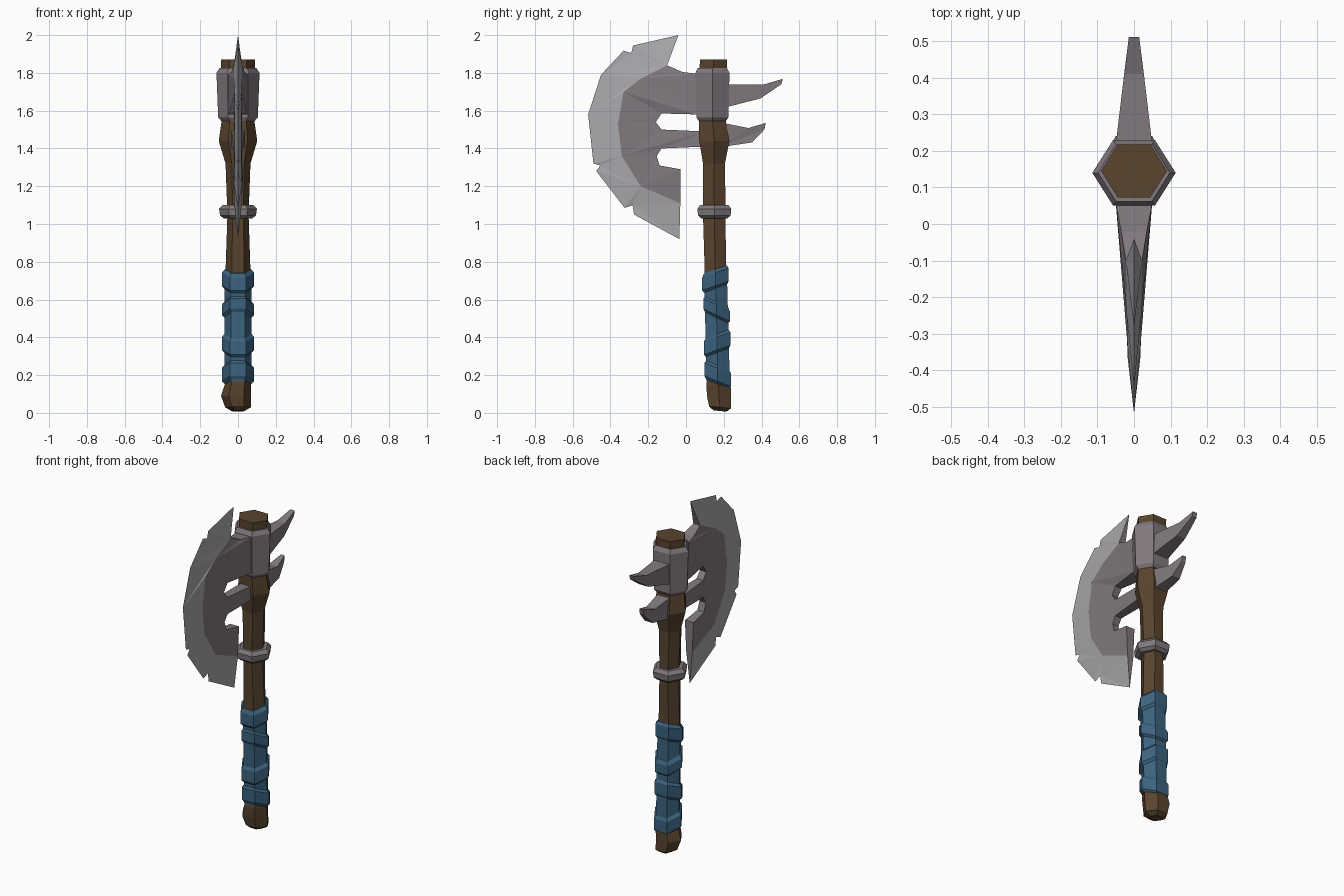
import bpy, math
from mathutils import Vector
from mathutils.geometry import tessellate_polygon


def material(name, rgb):
    m = bpy.data.materials.new(name)
    m.diffuse_color = (*rgb, 1)
    return m


WOOD = material("wood", (0.10, 0.058, 0.028))
CLOTH = material("cloth", (0.045, 0.125, 0.21))
METAL = material("metal", (0.22, 0.19, 0.21))
EDGE = material("edge", (0.40, 0.40, 0.42))


def make(name, verts, faces, mats):
    me = bpy.data.meshes.new(name)
    me.from_pydata(verts, [], faces)
    for m in mats:
        me.materials.append(m)
    ob = bpy.data.objects.new(name, me)
    bpy.context.collection.objects.link(ob)
    return ob


def hex_loft(name, rings, mat):
    """Six-sided loft; ring = z, centre y, half x, half y, tilt (rise over y), centre x."""
    verts, faces = [], []
    for z, cy, rx, ry, tilt, cx in rings:
        for i in range(6):
            a = math.radians(60 * i)
            dy = math.sin(a) / 0.866 * ry
            verts.append((cx + rx * math.cos(a), cy + dy, z + tilt * dy))
    for r in range(len(rings) - 1):
        for i in range(6):
            j = (i + 1) % 6
            faces.append((r * 6 + i, r * 6 + j, r * 6 + 6 + j, r * 6 + 6 + i))
    n = len(verts)
    faces += [tuple(range(5, -1, -1)), tuple(range(n - 6, n))]
    return make(name, verts, faces, [mat])


def plate(name, pts, polys, walls, mats):
    """Mirrored plate in the yz plane; point = y, z, half thickness."""
    n = len(pts)
    verts = [(h, y, z) for y, z, h in pts] + [(-h, y, z) for y, z, h in pts]
    faces, slots = [], []
    for slot, poly in enumerate(polys):
        flat = [Vector((pts[i][0], pts[i][1], 0)) for i in poly]
        for tri in tessellate_polygon([flat]):
            a, b, c = (poly[k] for k in tri)
            area = (Vector(pts[b][:2]) - Vector(pts[a][:2])).cross(
                Vector(pts[c][:2]) - Vector(pts[a][:2]))
            if area < 0:
                b, c = c, b
            faces += [(a, b, c), (a + n, c + n, b + n)]
            slots += [slot, slot]
    for a, b in walls:
        faces.append((b, a, a + n, b + n))
        slots.append(0)
    ob = make(name, verts, faces, mats)
    ob.data.polygons.foreach_set("material_index", slots)
    # weld the two sides along the sharp edge
    import bmesh
    bm = bmesh.new()
    bm.from_mesh(ob.data)
    bmesh.ops.remove_doubles(bm, verts=bm.verts, dist=1e-5)
    bmesh.ops.recalc_face_normals(bm, faces=bm.faces)
    bm.to_mesh(ob.data)
    bm.free()
    return ob


# Wooden shaft with knobbed end and swelling below the head
hex_loft("shaft", [
    (0.01, 0.180, 0.035, 0.035, -0.1, 0), (0.03, 0.180, 0.068, 0.058, -0.1, 0),
    (0.09, 0.175, 0.080, 0.064, 0, -0.01), (0.15, 0.172, 0.070, 0.064, 0, 0),
    (0.20, 0.170, 0.064, 0.056, 0, 0), (0.75, 0.155, 0.066, 0.056, 0, 0),
    (1.05, 0.150, 0.056, 0.060, 0, 0), (1.32, 0.148, 0.066, 0.058, 0, 0),
    (1.44, 0.150, 0.102, 0.080, 0, 0), (1.55, 0.140, 0.086, 0.070, 0, 0),
    (1.87, 0.145, 0.090, 0.072, 0, 0)], WOOD)

# Cloth grip: sleeve and four tilted wraps
hex_loft("grip_sleeve", [(0.17, 0.170, 0.072, 0.062, 0, 0),
                         (0.72, 0.157, 0.072, 0.060, 0, 0)], CLOTH)
for k, (lo, hi, cy, tilt) in enumerate([(0.16, 0.245, 0.168, -0.40), (0.325, 0.41, 0.165, 0.35),
                                        (0.51, 0.58, 0.162, -0.48), (0.665, 0.75, 0.156, 0.35)]):
    hex_loft(f"grip_wrap_{k + 1}", [
        (lo - 0.008, cy, 0.070, 0.060, tilt, 0), (lo + 0.008, cy, 0.086, 0.070, tilt, 0),
        (hi - 0.008, cy, 0.086, 0.070, tilt, 0), (hi + 0.010, cy, 0.070, 0.060, tilt, 0)], CLOTH)

# Metal bands
hex_loft("lower_ring", [(1.03, 0.15, 0.075, 0.070, 0, 0), (1.045, 0.15, 0.095, 0.086, 0, 0),
                        (1.08, 0.15, 0.100, 0.090, 0, 0), (1.10, 0.15, 0.080, 0.075, 0, 0)], METAL)
hex_loft("head_collar", [(1.545, 0.14, 0.088, 0.072, 0, 0), (1.565, 0.14, 0.105, 0.085, 0, 0),
                         (1.80, 0.14, 0.114, 0.090, 0, 0), (1.825, 0.14, 0.098, 0.078, 0, 0)], METAL)

# Blade: sharp notched rim, then the thicker body
rim = [(-0.04, 2.0), (-0.28, 1.945), (-0.29, 1.905), (-0.33, 1.918), (-0.45, 1.79),
       (-0.518, 1.58), (-0.49, 1.32), (-0.455, 1.31), (-0.475, 1.28), (-0.325, 1.085),
       (-0.283, 1.10), (-0.275, 1.05), (-0.035, 0.92)]
arc = [(-0.03, 1.11, 0.02), (-0.24, 1.20, 0.02), (-0.34, 1.36, 0.018), (-0.36, 1.53, 0.018),
       (-0.33, 1.70, 0.018), (-0.24, 1.77, 0.02), (-0.10, 1.84, 0.022)]
root = [(-0.02, 1.805, 0.035), (0.06, 1.795, 0.05), (0.06, 1.58, 0.05), (-0.13, 1.585, 0.022),
        (-0.16, 1.54, 0.02), (-0.13, 1.50, 0.022), (0.10, 1.49, 0.035), (0.10, 1.41, 0.035),
        (-0.13, 1.40, 0.022), (-0.155, 1.36, 0.02), (-0.14, 1.31, 0.022), (-0.03, 1.29, 0.028)]
pts = [(y, z, 0) for y, z in rim] + arc + root
r, a, n = len(rim), len(rim) + len(arc), len(rim) + len(arc) + len(root)
walls = [(i, i + 1) for i in range(a - 1, n - 1)] + [(n - 1, r), (0, a - 1), (r - 1, r)]
plate("blade", pts, [list(range(r, n)), list(range(a))], walls, [METAL, EDGE])

# Back spikes
spikes = {
    "upper_spike": [(0.20, 1.74, 0.052), (0.20, 1.615, 0.052), (0.395, 1.665, 0.028),
                    (0.505, 1.74, 0.015), (0.512, 1.768, 0.014), (0.41, 1.738, 0.027)],
    "lower_spike": [(0.17, 1.54, 0.045), (0.17, 1.405, 0.045), (0.35, 1.432, 0.026),
                    (0.415, 1.50, 0.013), (0.422, 1.535, 0.012), (0.33, 1.508, 0.028)]}
for name, sp in spikes.items():
    m = len(sp)
    plate(name, sp, [list(range(m))], [(i, (i + 1) % m) for i in range(m)], [METAL])
